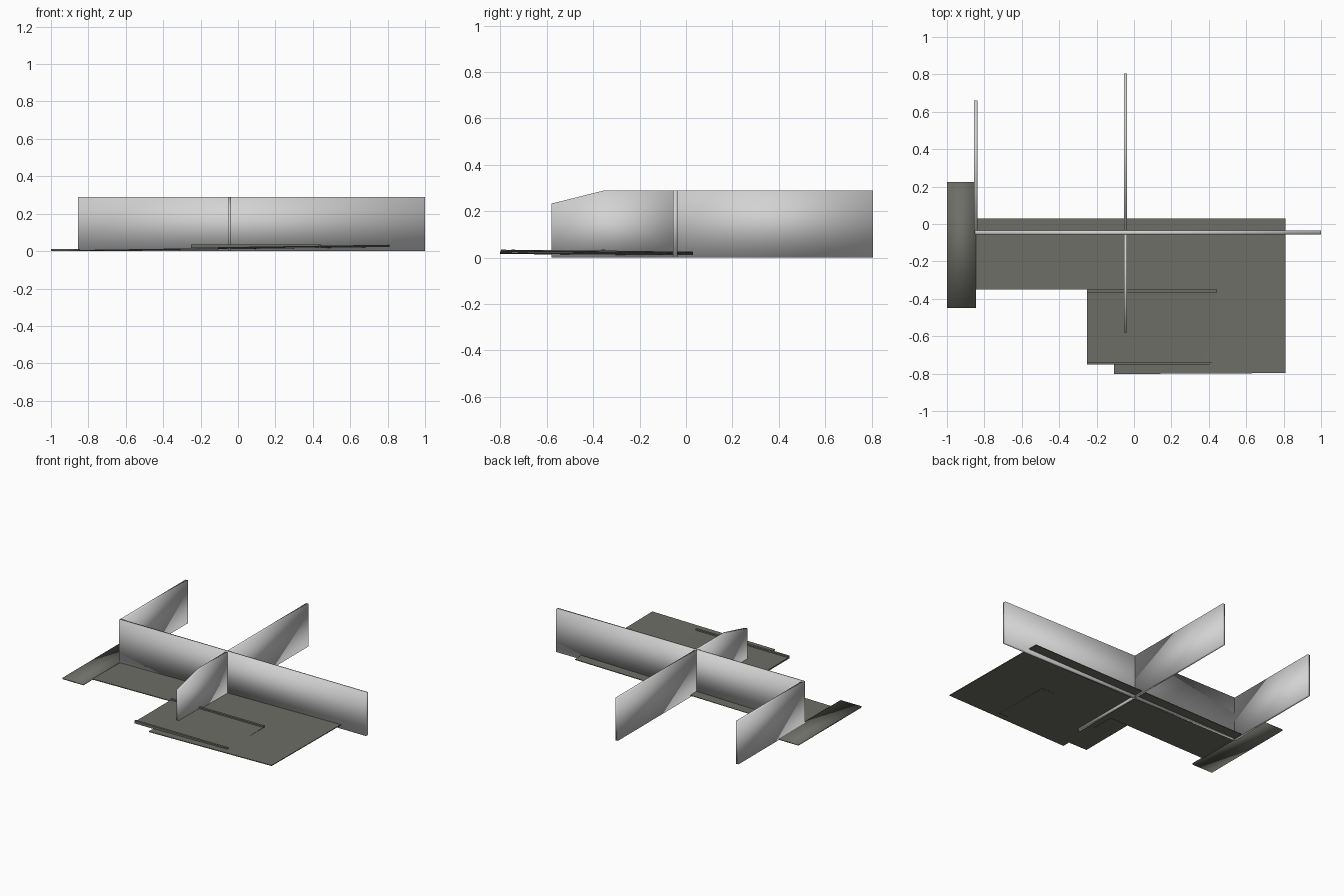
import bpy, bmesh

if "Cube" in bpy.data.objects:
    bpy.data.objects.remove(bpy.data.objects["Cube"])


def material(name, rgb):
    m = bpy.data.materials.new(name)
    m.diffuse_color = (*rgb, 1)
    m.use_nodes = True
    m.node_tree.nodes["Principled BSDF"].inputs["Base Color"].default_value = m.diffuse_color
    return m


WALL = material("pale grey", (0.65, 0.65, 0.65))
FLOOR = material("dark warm grey", (0.155, 0.155, 0.135))


def prism(name, outline, offset, mat, smooth=False):
    """Extrude a closed 3D outline by an offset vector."""
    bm = bmesh.new()
    face = bm.faces.new([bm.verts.new(p) for p in outline])
    ext = bmesh.ops.extrude_face_region(bm, geom=[face])
    bmesh.ops.translate(bm, vec=offset, verts=[
        g for g in ext["geom"] if isinstance(g, bmesh.types.BMVert)])
    for v in bm.verts:
        v.co.z = max(v.co.z, 0)
    bmesh.ops.recalc_face_normals(bm, faces=bm.faces)
    for f in bm.faces:
        f.smooth = smooth
    me = bpy.data.meshes.new(name)
    bm.to_mesh(me)
    bm.free()
    me.materials.append(mat)
    ob = bpy.data.objects.new(name, me)
    bpy.context.collection.objects.link(ob)
    return ob


def box(name, x0, x1, y0, y1, z0, z1, mat, smooth=False):
    return prism(name, [(x0, y0, z0), (x1, y0, z0), (x1, y1, z0), (x0, y1, z0)],
                 (0, 0, z1 - z0), mat, smooth)


# Upright walls
H = 0.29
box("long_wall", -0.85, 1.0, -0.057, -0.036, 0, H, WALL, True)
box("left_wall", -0.855, -0.837, -0.05, 0.66, 0, H, WALL, True)

# Cross wall with sloped front top, split where it meets the long wall
X, T = -0.053, 0.016
prism("cross_wall_front",
      [(X, y, z) for y, z in [(-0.58, 0), (-0.047, 0), (-0.047, H), (-0.35, H), (-0.58, 0.233)]],
      (T, 0, 0), WALL, True)
box("cross_wall_back", X, X + T, -0.047, 0.805, 0, H, WALL, True)

# L-shaped floor, gently tilted up to the right
ell = [(-0.845, 0.03), (-0.845, -0.35), (-0.107, -0.35),
       (-0.107, -0.802), (0.81, -0.797), (0.81, 0.03)]
prism("floor_slab", [(x, y, 0.0153 + 0.0145 * x - 0.009 * y) for x, y in ell],
      (0, 0, -0.005), FLOOR)

# Narrow slab on the left
box("left_slab", -1.0, -0.845, -0.448, 0.225, 0, 0.01, FLOOR, True)

# Raised panel with a thin rail along the front and back edges
box("raised_panel", -0.25, 0.445, -0.752, -0.35, 0.018, 0.027, FLOOR)
for side, y in (("front", -0.752), ("back", -0.365)):
    box(side + "_rail", -0.25, 0.445, y, y + 0.015, 0.018, 0.036, FLOOR)
